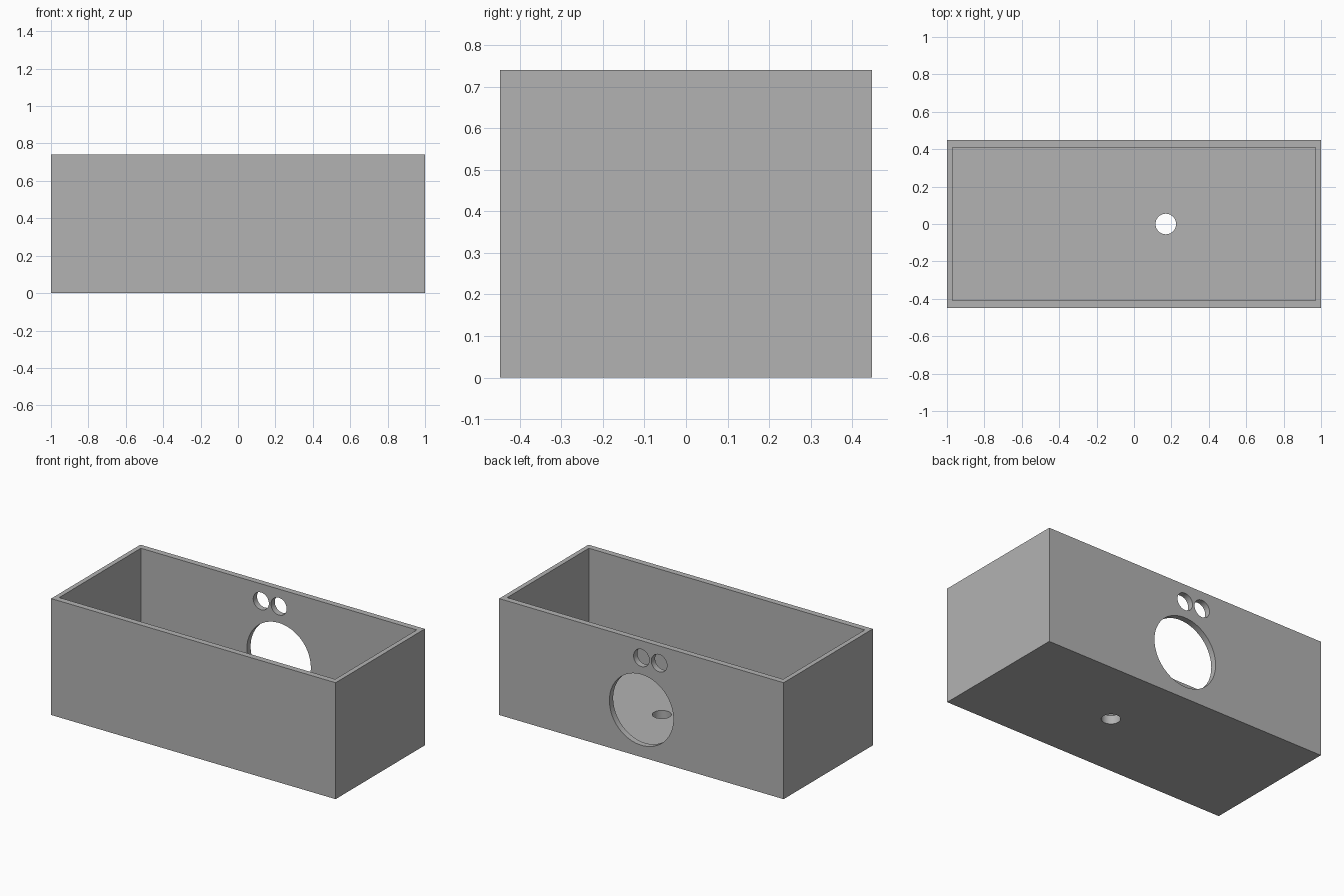
import bpy
import math

old = bpy.data.objects.get("Cube")
if old:
    bpy.data.objects.remove(old, do_unlink=True)

# Overall sizes
HALF_X, HALF_Y, HEIGHT = 1.0, 0.448, 0.74
WALL_X, WALL_Y, FLOOR = 0.03, 0.038, 0.054

grey = bpy.data.materials.new("plain_grey")
grey.use_nodes = True
grey.diffuse_color = (0.45, 0.45, 0.45, 1)
grey.node_tree.nodes["Principled BSDF"].inputs["Base Color"].default_value = (0.45, 0.45, 0.45, 1)


def block(name, half_x, half_y, bottom, top):
    bpy.ops.mesh.primitive_cube_add(size=1, location=(0, 0, (bottom + top) / 2))
    obj = bpy.context.object
    obj.name = name
    obj.scale = (2 * half_x, 2 * half_y, top - bottom)
    bpy.ops.object.transform_apply(location=True, rotation=True, scale=True)
    obj.data.materials.append(grey)
    return obj


def drill(name, radius, location, depth, tilt=0):
    bpy.ops.mesh.primitive_cylinder_add(vertices=96, radius=radius, depth=depth,
                                        location=location, rotation=(tilt, 0, 0))
    obj = bpy.context.object
    obj.name = name
    obj.data.materials.append(grey)
    return obj


def cut(target, cutter):
    mod = target.modifiers.new(cutter.name, "BOOLEAN")
    mod.operation = "DIFFERENCE"
    mod.solver = "EXACT"
    mod.object = cutter
    bpy.context.view_layer.objects.active = target
    bpy.ops.object.modifier_apply(modifier=mod.name)
    bpy.data.objects.remove(cutter, do_unlink=True)


# Open-topped box
box = block("open_box", HALF_X, HALF_Y, 0, HEIGHT)
cut(box, block("cavity", HALF_X - WALL_X, HALF_Y - WALL_Y, FLOOR, HEIGHT + 0.2))

# Round holes through the back wall: one large, two small above it
for name, radius, x, z in (("large_hole", 0.225, 0, 0.3),
                           ("small_hole_left", 0.055, 0, 0.63),
                           ("small_hole_right", 0.055, -0.125, 0.63)):
    cut(box, drill(name, radius, (x, HALF_Y, z), 0.3, math.pi / 2))

# Drain hole through the floor
cut(box, drill("floor_hole", 0.055, (0.17, 0, 0), 0.3))

# Smooth hole walls, sharp box edges
bpy.ops.object.select_all(action="DESELECT")
box.select_set(True)
bpy.context.view_layer.objects.active = box
bpy.ops.object.shade_smooth_by_angle(angle=math.radians(30))
